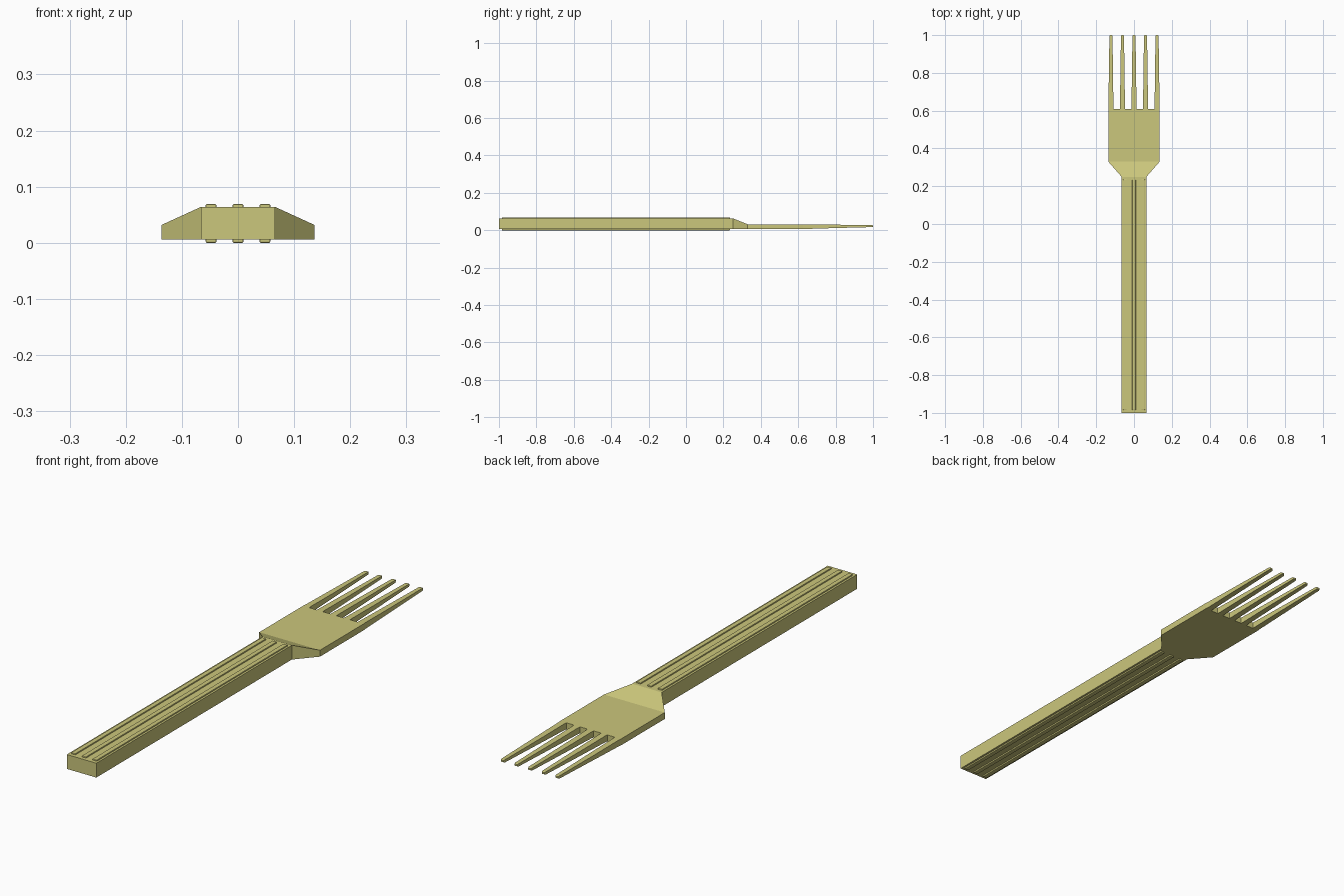
import bpy, bmesh

if "Cube" in bpy.data.objects:
    bpy.data.objects.remove(bpy.data.objects["Cube"])

mat = bpy.data.materials.new("olive yellow")
mat.diffuse_color = (0.60, 0.57, 0.20, 1)
mat.use_nodes = True
mat.node_tree.nodes["Principled BSDF"].inputs["Base Color"].default_value = mat.diffuse_color


def finish(bm, name, bevel=0):
    bmesh.ops.recalc_face_normals(bm, faces=bm.faces)
    me = bpy.data.meshes.new(name)
    bm.to_mesh(me)
    bm.free()
    me.materials.append(mat)
    ob = bpy.data.objects.new(name, me)
    bpy.context.collection.objects.link(ob)
    if bevel:
        mod = ob.modifiers.new("soft edges", 'BEVEL')
        mod.width = bevel
        mod.segments = 2
        mod.limit_method = 'ANGLE'
        mod.angle_limit = 0.8
    return ob


# Fork body: lofted handle, shoulder and head, split in columns so tines grow from it
W, PITCH, HW = 0.136, 0.061, 0.014
centres = [PITCH * i for i in range(-2, 3)]
cols = [x for c in centres for x in (c - HW, c + HW)]
bm = bmesh.new()


def section(y, xs, zb, zt):
    return [(bm.verts.new((x, y, zb)), bm.verts.new((x, y, zt))) for x in xs]


def bridge(a, b):
    for i in range(len(a) - 1):
        for k in (0, 1):
            bm.faces.new((a[i][k], a[i + 1][k], b[i + 1][k], b[i][k]))
    for i in (0, -1):
        bm.faces.new((a[i][0], a[i][1], b[i][1], b[i][0]))


def cap(s, i):
    bm.faces.new((s[i][0], s[i + 1][0], s[i + 1][1], s[i][1]))


prev = None
for y, hw, zb, zt in [(-1, .066, .006, .064), (.25, .066, .006, .064),
                      (.33, W, .006, .032), (.61, W, .006, .032)]:
    cur = section(y, [x * hw / W for x in cols], zb, zt)
    if prev:
        bridge(prev, cur)
    else:
        for i in range(9):
            cap(cur, i)
    prev = cur

# Tines: tapered, with the gap floors between them
for t, c in enumerate(centres):
    a = prev[2 * t:2 * t + 2]
    if t < 4:
        cap(prev, 2 * t + 1)
    for y, hw, zb, zt in [(.625, .0128, .0065, .032), (.77, .0115, .011, .030),
                          (.995, .008, .017, .028), (1, .006, .019, .026)]:
        # outer tines keep a nearly straight outside edge
        b = section(y, (c - hw, c + hw), zb, zt)
        bridge(a, b)
        a = b
    cap(a, 0)
bmesh.ops.dissolve_limit(bm, angle_limit=0.001, verts=bm.verts, edges=bm.edges)
finish(bm, "fork_body")

# Grip ribs: three on the top and three on the underside
for side, z in (("top", .064), ("bottom", .006)):
    for i in (-1, 0, 1):
        bm = bmesh.new()
        bmesh.ops.create_cube(bm, size=1)
        for v in bm.verts:
            v.co.x = v.co.x * .019 + i * .048
            v.co.y = v.co.y * 1.22 - .375
            v.co.z = v.co.z * (.010 if side == "top" else .012) + z
        finish(bm, f"grip_rib_{side}_{i + 2}", .002)
